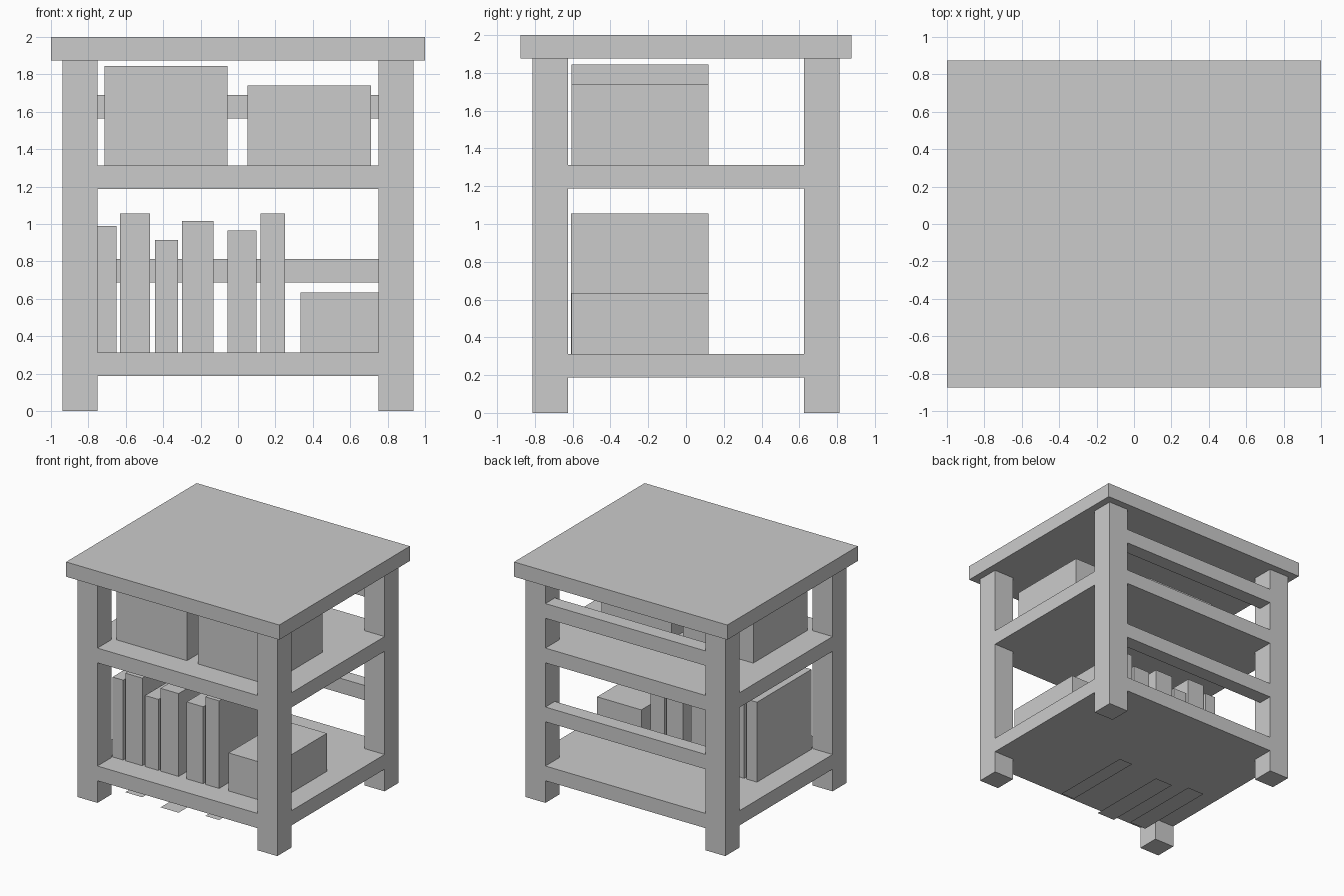
import bpy, bmesh

if "Cube" in bpy.data.objects:
    bpy.data.objects.remove(bpy.data.objects["Cube"])


def make(name, verts, faces):
    mesh = bpy.data.meshes.new(name)
    mesh.from_pydata(verts, [], faces)
    obj = bpy.data.objects.new(name, mesh)
    bpy.context.collection.objects.link(obj)
    return obj


def box(name, x, y, z):
    """Box from (min, max) ranges."""
    obj = make(name, [], [])
    bm = bmesh.new()
    bmesh.ops.create_cube(bm, size=1)
    for v in bm.verts:
        v.co = [r[0] + (c + 0.5) * (r[1] - r[0]) for c, r in zip(v.co, (x, y, z))]
    bm.to_mesh(obj.data)
    bm.free()
    return obj


LX, LY = (0.75, 0.9375), (0.625, 0.8125)    # leg inner / outer faces
LOW, HIGH = 0.3125, 1.3125                  # shelf top heights
T = 0.125                                   # board thickness

# Table top
box("table_top", (-1, 1), (-0.875, 0.875), (1.875, 2))

# Legs
for sx, nx in ((-1, "left"), (1, "right")):
    for sy, ny in ((-1, "front"), (1, "back")):
        box(f"{ny}_{nx}_leg", sorted(sx * v for v in LX),
            sorted(sy * v for v in LY), (0, 1.875))

# Shelves, notched around the legs and flush with their outer faces
(xi, xo), (yi, yo) = LX, LY
outline = [(xi, -yo), (xi, -yi), (xo, -yi), (xo, yi), (xi, yi), (xi, yo),
           (-xi, yo), (-xi, yi), (-xo, yi), (-xo, -yi), (-xi, -yi), (-xi, -yo)]
for name, top in (("lower_shelf", LOW), ("upper_shelf", HIGH)):
    shelf = make(name, [(x, y, top - T) for x, y in outline], [])
    bm = bmesh.new()
    bm.from_mesh(shelf.data)
    face = bm.faces.new(list(bm.verts))
    ext = bmesh.ops.extrude_face_region(bm, geom=[face], use_keep_orig=True)
    up = [g for g in ext["geom"] if isinstance(g, bmesh.types.BMVert)]
    bmesh.ops.translate(bm, vec=(0, 0, T), verts=up)
    bmesh.ops.recalc_face_normals(bm, faces=bm.faces[:])
    bm.to_mesh(shelf.data)
    bm.free()

# Back rails
for name, z in (("lower_back_rail", 0.6875), ("upper_back_rail", 1.565)):
    box(name, (-xi, xi), (yo - T, yo), (z, z + T))

# Books: x range, top height, height of the loose base sheet under the shelf
BOOKS = [(-0.75, -0.65, 0.99, None), (-0.63, -0.47, 1.055, 0.045),
         (-0.445, -0.32, 0.915, None), (-0.30, -0.13, 1.015, 0.005),
         (-0.055, 0.10, 0.965, None), (0.12, 0.25, 1.055, 0.045)]
y0, y1 = -0.61, 0.12
for i, (x0, x1, top, base) in enumerate(BOOKS, 1):
    box(f"book_{i}", (x0, x1), (y0, y1), (LOW, top))
    if base is not None:
        make(f"book_base_sheet_{i}",
             [(x0, y0, base), (x0, y1, base), (x1, y1, base), (x1, y0, base)],
             [(0, 1, 2, 3)])

# Storage boxes
box("lower_box", (0.335, 0.75), (-0.605, 0.12), (LOW, 0.635))
box("upper_left_box", (-0.715, -0.055), (-0.605, 0.12), (HIGH, 1.845))
box("upper_right_box", (0.05, 0.71), (-0.605, 0.12), (HIGH, 1.74))
